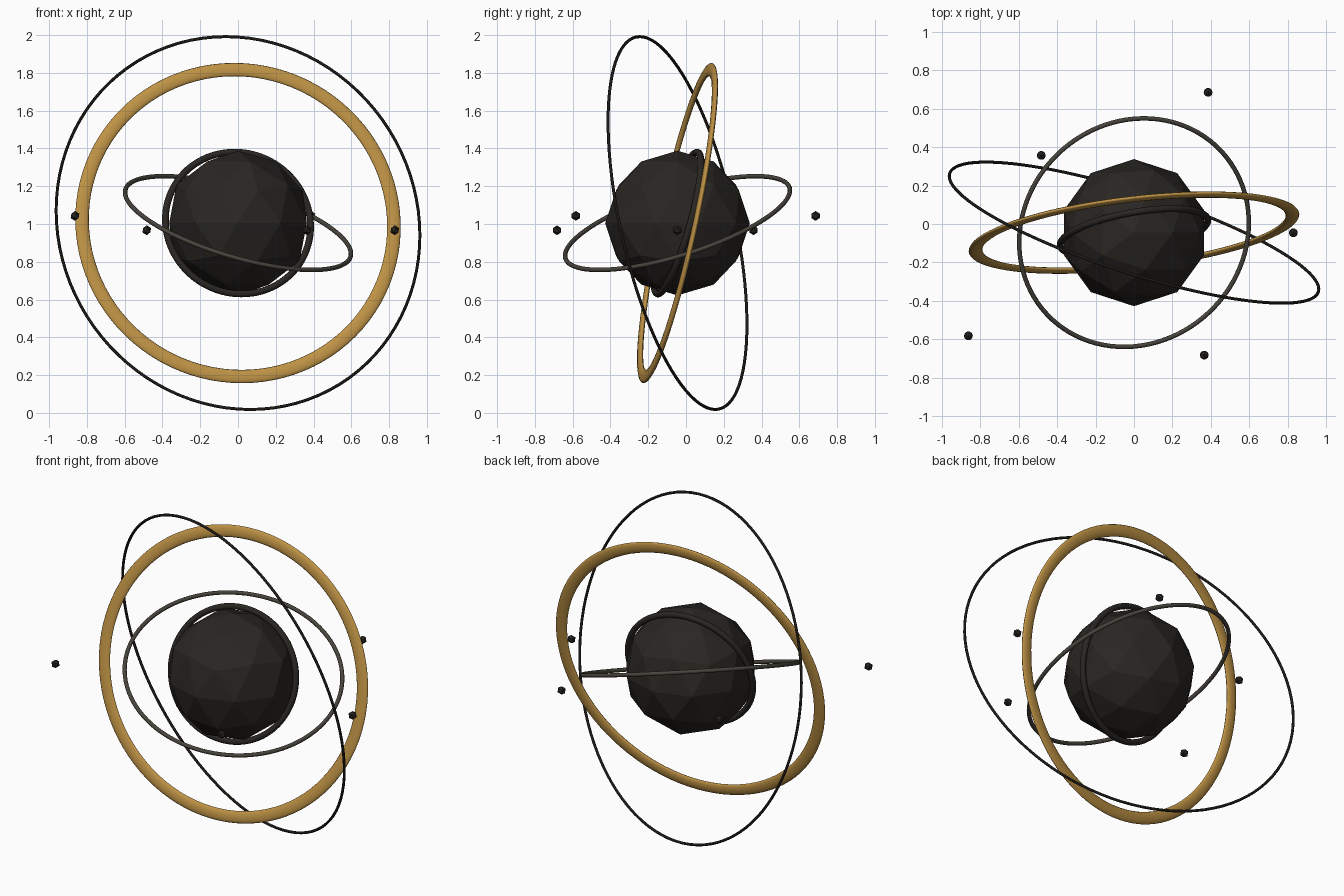
import bpy
from mathutils import Vector

if "Cube" in bpy.data.objects:
    bpy.data.objects.remove(bpy.data.objects["Cube"])

CENTRE = Vector((0, -0.045, 1.005))


def material(name, rgb):
    m = bpy.data.materials.new(name)
    m.diffuse_color = (*rgb, 1)
    m.use_nodes = True
    m.node_tree.nodes["Principled BSDF"].inputs["Base Color"].default_value = m.diffuse_color
    return m


gold = material("gold", (0.52, 0.29, 0.06))
charcoal = material("charcoal", (0.022, 0.019, 0.016))
grey = material("warm_grey", (0.065, 0.058, 0.047))
black = material("black", (0.011, 0.009, 0.007))


def ring(name, radius, tube, normal, mat, flat=1.0):
    """Smooth torus whose axis points along normal; flat squashes it along that axis."""
    bpy.ops.mesh.primitive_torus_add(major_radius=radius, minor_radius=tube,
                                     major_segments=96, minor_segments=12, location=CENTRE)
    ob = bpy.context.object
    ob.name = name
    ob.scale.z = flat
    ob.rotation_euler = Vector(normal).to_track_quat('Z', 'Y').to_euler()
    ob.data.materials.append(mat)
    bpy.ops.object.shade_smooth()


def ball(name, radius, location, subdivisions, mat):
    """Flat-faced ball."""
    bpy.ops.mesh.primitive_ico_sphere_add(subdivisions=subdivisions, radius=radius,
                                          location=location)
    ob = bpy.context.object
    ob.name = name
    ob.data.materials.append(mat)


# faceted core
ball("core", 0.383, CENTRE, 2, charcoal)

# tilted rings, from inside to outside
ring("inner_ring", 0.39, 0.018, (-0.17, 0.947, -0.27), charcoal)
ring("grey_ring", 0.622, 0.012, (0.274, -0.29, 0.917), grey)
ring("gold_ring", 0.831, 0.036, (-0.113, 0.971, -0.21), gold, flat=0.4)
ring("outer_ring", 1.009, 0.008, (0.299, 0.931, 0.208), black)

# small orbiting beads
beads = [(0.83, -0.046, 0.967), (0.386, 0.686, 1.043), (-0.483, 0.357, 0.967),
         (-0.863, -0.583, 1.043), (0.366, -0.683, 0.967)]
for i, p in enumerate(beads):
    ball(f"bead_{i + 1}", 0.026, p, 1, charcoal)
